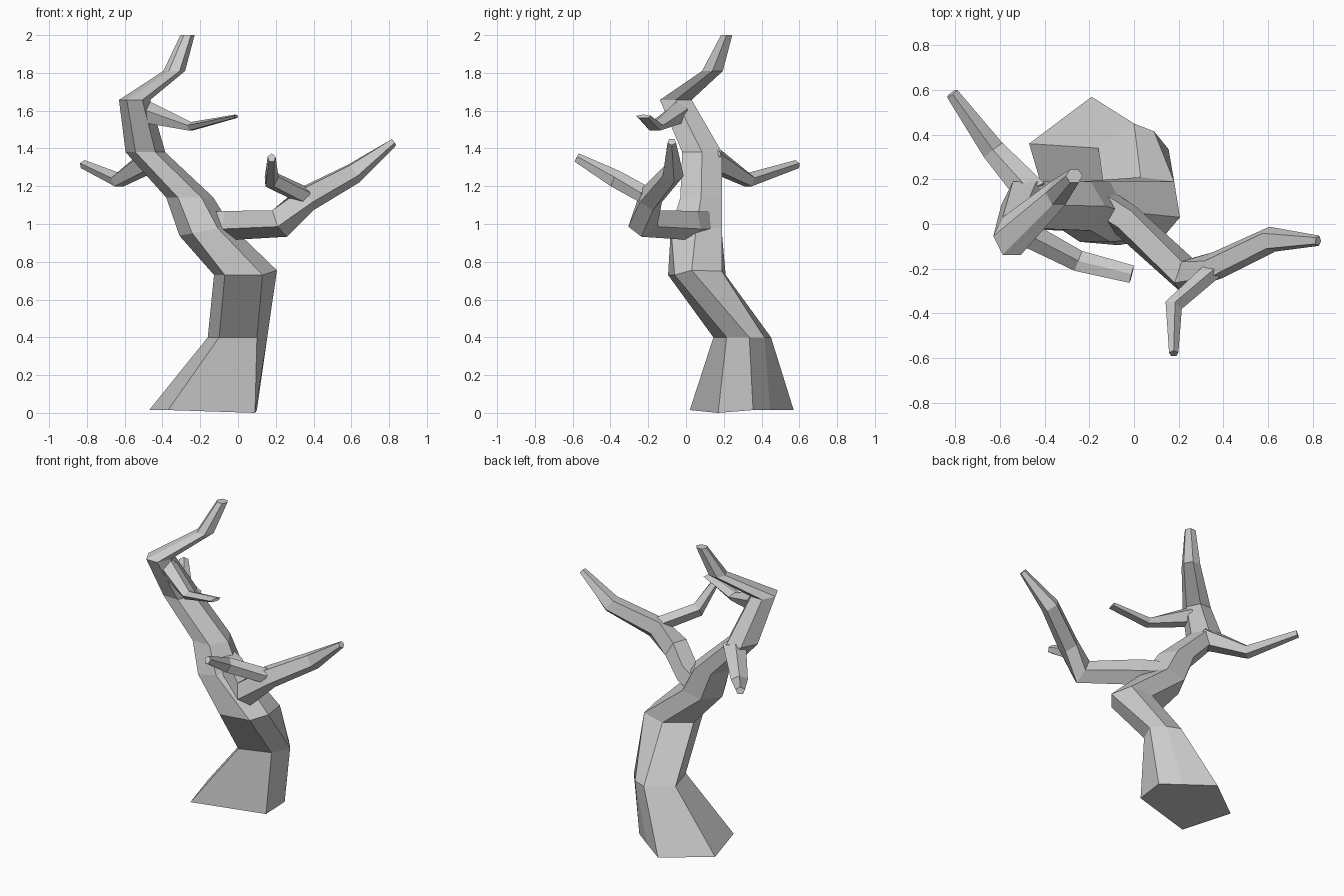
import bpy, bmesh, math
from mathutils import Vector

if "Cube" in bpy.data.objects:
    bpy.data.objects.remove(bpy.data.objects["Cube"])


def skin(name, rings):
    """Join equal-sized vertex rings into a closed flat-shaded tube."""
    bm = bmesh.new()
    loops = [[bm.verts.new(p) for p in ring] for ring in rings]
    n = len(loops[0])
    for a, b in zip(loops, loops[1:]):
        for i in range(n):
            j = (i + 1) % n
            bm.faces.new((a[i], a[j], b[j], b[i]))
    bm.faces.new(loops[0][::-1])
    bm.faces.new(loops[-1])
    bmesh.ops.recalc_face_normals(bm, faces=bm.faces)
    mesh = bpy.data.meshes.new(name)
    bm.to_mesh(mesh)
    bm.free()
    ob = bpy.data.objects.new(name, mesh)
    bpy.context.collection.objects.link(ob)
    return ob


def level_ring(x0, x1, y0, y1, z, tilt=0):
    """Six-sided, nearly level ring filling the given x and y range."""
    ring = []
    for k in range(6):
        a = math.radians(240 + 60 * k)
        dx = math.cos(a) * (x1 - x0) / 2
        dy = math.sin(a) / 0.866 * (y1 - y0) / 2
        ring.append(((x0 + x1) / 2 + dx, (y0 + y1) / 2 + dy, z + tilt * dx))
    return ring


def branch(name, path, sides=5, turn=90):
    """Tube along points of (x, y, z, half width, half height)."""
    pts = [Vector(p[:3]) for p in path]
    rings = []
    for i, p in enumerate(path):
        d_in = (pts[i] - pts[max(i - 1, 0)]).normalized()
        d_out = (pts[min(i + 1, len(pts) - 1)] - pts[i]).normalized()
        t = (d_in + d_out).normalized()
        side = t.cross(Vector((0, 0, 1))).normalized()
        up = side.cross(t)
        ring = []
        for k in range(sides):
            a = math.radians(turn) + math.tau * k / sides
            ring.append(pts[i] + side * math.cos(a) * p[3] + up * math.sin(a) * p[4])
        rings.append(ring)
    return skin(name, rings)


# Trunk: flared foot, then leaning rings up to the crooked top
skin("trunk", [
    [(-0.37, 0.02, 0.015), (0.09, 0.17, 0), (0.10, 0.355, 0.015),
     (-0.02, 0.445, 0.015), (-0.19, 0.57, 0.015), (-0.47, 0.36, 0.015)],
    [(-0.10, 0.145, 0.4), (0.10, 0.215, 0.4), (0.155, 0.335, 0.4),
     (0.09, 0.415, 0.4), (0, 0.45, 0.4), (-0.16, 0.34, 0.4)],
    [(-0.07, -0.095, 0.73), (0.13, -0.06, 0.73), (0.206, 0.03, 0.755),
     (0.18, 0.19, 0.75), (0.03, 0.21, 0.73), (-0.127, 0.1, 0.73)],
    level_ring(-0.31, -0.04, -0.08, 0.19, 0.965, 0.2),
    level_ring(-0.38, -0.13, -0.03, 0.19, 1.14),
    level_ring(-0.595, -0.385, -0.02, 0.19, 1.38),
    level_ring(-0.63, -0.465, -0.138, 0.03, 1.657),
    level_ring(-0.395, -0.28, 0.085, 0.195, 1.81),
    level_ring(-0.305, -0.23, 0.185, 0.245, 2.0),
])

# Large right limb and its forward fork
branch("right_limb", [
    (-0.15, 0.09, 1.0, 0.08, 0.08),
    (-0.04, 0.02, 1.0, 0.08, 0.085),
    (0.225, -0.225, 1.01, 0.085, 0.085),
    (0.36, -0.19, 1.135, 0.065, 0.075),
    (0.61, -0.07, 1.27, 0.06, 0.06),
    (0.825, -0.075, 1.435, 0.024, 0.022),
], turn=-90)
branch("right_fork", [
    (0.35, -0.21, 1.15, 0.045, 0.05),
    (0.175, -0.37, 1.235, 0.042, 0.05),
    (0.178, -0.58, 1.35, 0.022, 0.027),
])

# Left limb reaching backward
branch("left_limb", [
    (-0.45, 0.13, 1.35, 0.075, 0.075),
    (-0.63, 0.33, 1.232, 0.055, 0.04),
    (-0.815, 0.585, 1.315, 0.03, 0.024),
])

# Thin flat upper twig
branch("upper_twig", [
    (-0.49, -0.04, 1.59, 0.06, 0.065),
    (-0.25, -0.165, 1.515, 0.05, 0.025),
    (-0.01, -0.225, 1.57, 0.042, 0.01),
])
